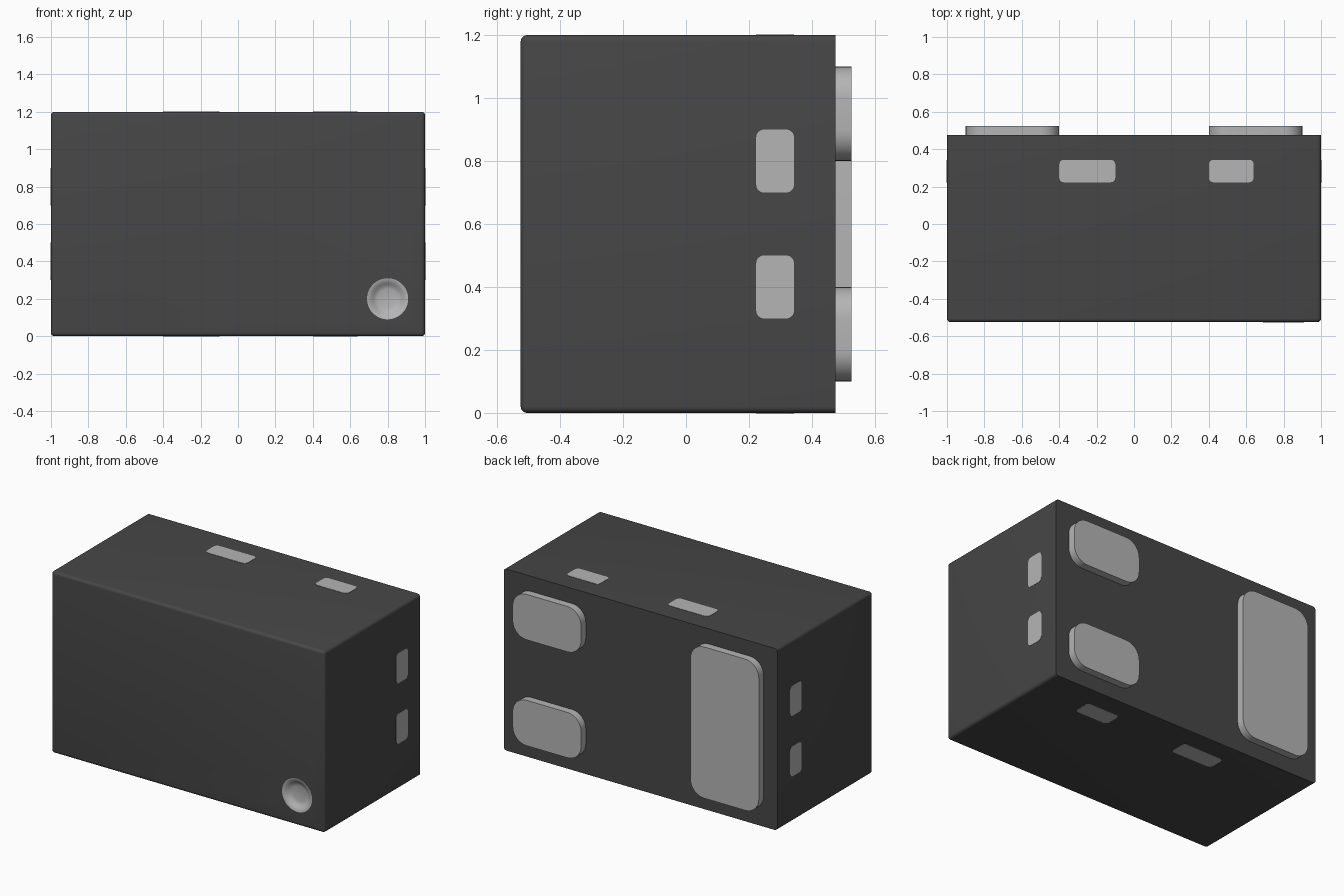
import bpy, bmesh, math
from mathutils import Matrix, Vector

cube = bpy.data.objects.get("Cube")
if cube:
    bpy.data.objects.remove(cube, do_unlink=True)


def material(name, value):
    m = bpy.data.materials.new(name)
    m.use_nodes = True
    colour = (value, value, value, 1)
    m.diffuse_color = colour
    m.node_tree.nodes["Principled BSDF"].inputs["Base Color"].default_value = colour
    return m


DARK = material("dark grey plastic", 0.062)
METAL = material("light grey metal", 0.46)
FRONT, BACK, HEIGHT = -0.525, 0.475, 1.2


def finish(name, bm, mat):
    bmesh.ops.recalc_face_normals(bm, faces=bm.faces)
    mesh = bpy.data.meshes.new(name)
    bm.to_mesh(mesh)
    bm.free()
    mesh.materials.append(mat)
    obj = bpy.data.objects.new(name, mesh)
    bpy.context.collection.objects.link(obj)
    return obj


def smooth(obj):
    bpy.ops.object.select_all(action='DESELECT')
    obj.select_set(True)
    bpy.context.view_layer.objects.active = obj
    bpy.ops.object.shade_smooth_by_angle(angle=math.radians(40))


def plate(name, centre, u, v, size, radius, thick):
    """Rounded rectangle spanned by u and v, centred on its mid-depth."""
    u, v = Vector(u), Vector(v)
    n = u.cross(v)
    bm = bmesh.new()
    bmesh.ops.create_cube(bm, size=1)
    bmesh.ops.scale(bm, vec=(size[0], size[1], thick), verts=bm.verts)
    corners = [e for e in bm.edges
               if abs(e.verts[0].co.z - e.verts[1].co.z) > thick / 2]
    bmesh.ops.bevel(bm, geom=corners, offset=radius, segments=8,
                    profile=0.5, affect='EDGES')
    frame = Matrix((u, v, n)).transposed().to_4x4()
    bmesh.ops.transform(bm, verts=bm.verts,
                        matrix=Matrix.Translation(centre) @ frame)
    obj = finish(name, bm, METAL)
    smooth(obj)
    return obj


# Body: block with every edge rounded except around the back face
bm = bmesh.new()
bmesh.ops.create_cube(bm, size=1)
bmesh.ops.scale(bm, vec=(2, BACK - FRONT, HEIGHT), verts=bm.verts)
bmesh.ops.translate(bm, vec=(0, (FRONT + BACK) / 2, HEIGHT / 2), verts=bm.verts)
rounded = [e for e in bm.edges if min(v.co.y for v in e.verts) < 0]
bmesh.ops.bevel(bm, geom=rounded, offset=0.02, segments=5,
                profile=0.5, affect='EDGES')
body = finish("body", bm, DARK)

# Round hole for the marker dimple
bm = bmesh.new()
bmesh.ops.create_cone(bm, cap_ends=True, segments=48, radius1=0.109,
                      radius2=0.109, depth=0.1)
bmesh.ops.rotate(bm, matrix=Matrix.Rotation(math.pi / 2, 3, 'X'), verts=bm.verts)
bmesh.ops.translate(bm, vec=(0.8, FRONT, 0.2), verts=bm.verts)
cutter = finish("dimple_cutter", bm, DARK)
cutter.hide_render = True
cut = body.modifiers.new("dimple hole", 'BOOLEAN')
cut.operation = 'DIFFERENCE'
cut.solver = 'EXACT'
cut.object = cutter
bpy.ops.object.select_all(action='DESELECT')
bpy.context.view_layer.objects.active = body
body.select_set(True)
bpy.ops.object.modifier_apply(modifier=cut.name)
bpy.data.objects.remove(cutter, do_unlink=True)
smooth(body)

# Metal dimple: lathed shallow dish, radius and depth
profile = [(0.11, 0), (0.1, 0.002), (0.087, 0.009), (0.076, 0.018),
           (0.065, 0.025), (0.05, 0.029), (0, 0.03)]
bm = bmesh.new()
points = [bm.verts.new((0.8 + r, FRONT - 0.0005 + d, 0.2)) for r, d in profile]
edges = [bm.edges.new(pair) for pair in zip(points, points[1:])]
bmesh.ops.spin(bm, geom=points + edges, cent=(0.8, 0, 0.2), axis=(0, 1, 0),
               angle=2 * math.pi, steps=48)
bmesh.ops.remove_doubles(bm, verts=bm.verts, dist=0.0001)
dimple = finish("marker_dimple", bm, METAL)
if min(dimple.data.polygons, key=lambda p: p.center.y).normal.y > 0:
    dimple.data.flip_normals()
smooth(dimple)

# Contact pads on the back
for name, x, z, height in (("large_pad", -0.65, 0.6, 1.0),
                           ("upper_pad", 0.65, 0.95, 0.3),
                           ("lower_pad", 0.65, 0.25, 0.3)):
    plate(name, (x, BACK + 0.025, z), (-1, 0, 0), (0, 0, 1),
          (0.5, height), 0.1, 0.05)

# Flush metal tie bars on the top, bottom and both sides
TAB_Y, TAB_WIDTH, TAB_THICK = 0.283, 0.12, 0.004
for label, z in (("top", HEIGHT), ("bottom", 0)):
    for part, x, length in (("long", -0.25, 0.3), ("short", 0.52, 0.24)):
        plate(f"{label}_{part}_tab", (x, TAB_Y, z), (1, 0, 0), (0, 1, 0),
              (length, TAB_WIDTH), 0.025, TAB_THICK)
for label, x in (("left", 1), ("right", -1)):
    for part, z in (("upper", 0.8), ("lower", 0.4)):
        plate(f"{label}_{part}_tab", (x, TAB_Y, z), (0, 1, 0), (0, 0, 1),
              (TAB_WIDTH, 0.2), 0.025, TAB_THICK)
